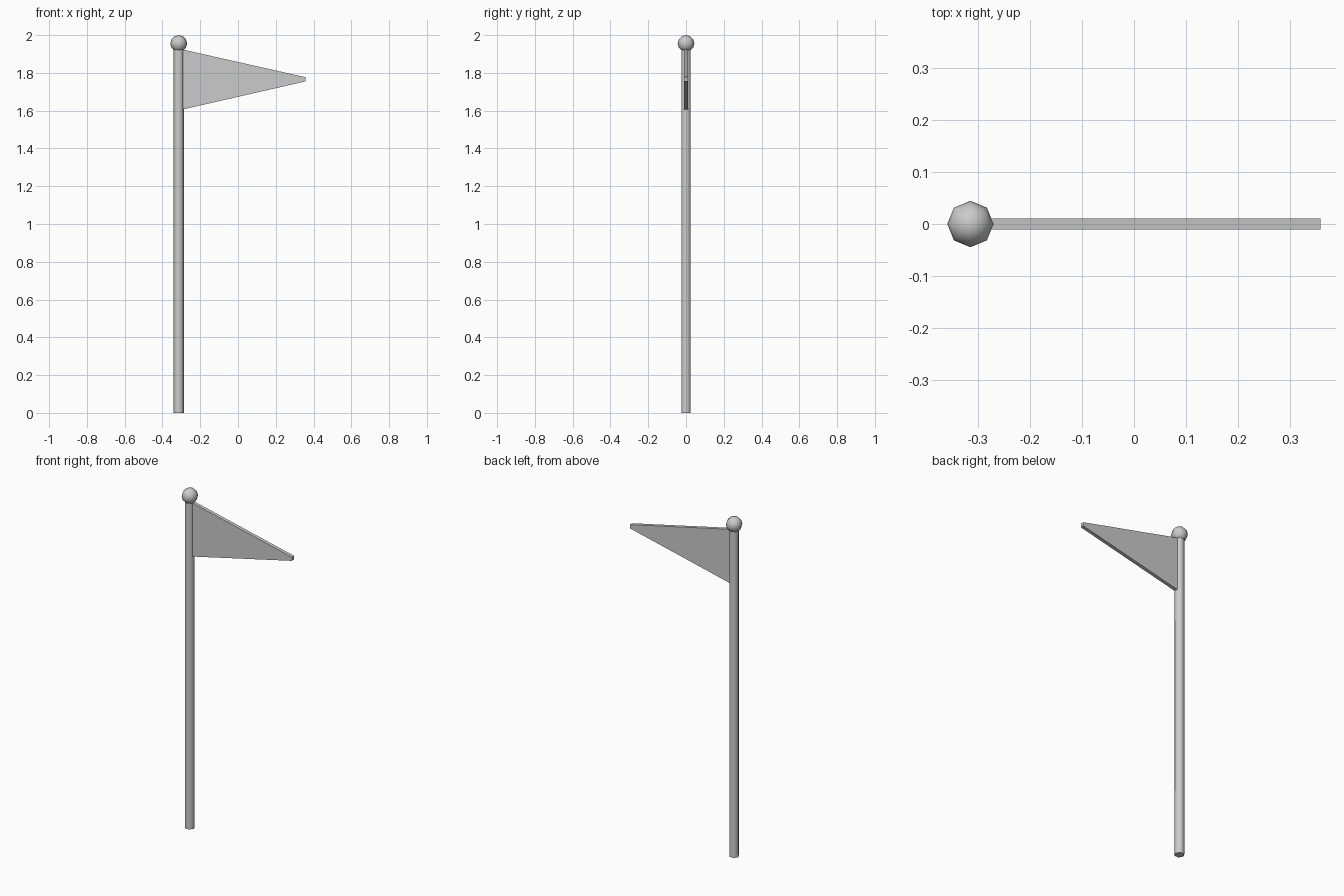
import bpy, bmesh
from math import radians

if "Cube" in bpy.data.objects:
    bpy.data.objects.remove(bpy.data.objects["Cube"])

POLE_X = -0.314

def smooth(obj, angle):
    bpy.ops.object.select_all(action='DESELECT')
    obj.select_set(True)
    bpy.context.view_layer.objects.active = obj
    bpy.ops.object.shade_smooth_by_angle(angle=radians(angle))

# Pole: six-sided, corners pointing along x
bpy.ops.mesh.primitive_cylinder_add(vertices=6, radius=0.028, depth=1.93,
                                    location=(POLE_X, 0, 0.965),
                                    rotation=(0, 0, radians(30)))
pole = bpy.context.object
pole.name = "pole"
smooth(pole, 61)

# Ball finial
bpy.ops.mesh.primitive_uv_sphere_add(segments=8, ring_count=6, radius=0.0445,
                                     location=(POLE_X, 0, 1.9555))
ball = bpy.context.object
ball.name = "ball_finial"
smooth(ball, 61)

# Pennant: tapered profile given thickness along y
profile = [(-0.29, 1.607), (0.358, 1.755), (0.358, 1.777), (-0.29, 1.923)]
bm = bmesh.new()
face = bm.faces.new([bm.verts.new((x, -0.0105, z)) for x, z in profile])
side = bmesh.ops.extrude_face_region(bm, geom=[face])
bmesh.ops.translate(bm, vec=(0, 0.021, 0),
                    verts=[v for v in side["geom"] if isinstance(v, bmesh.types.BMVert)])
bmesh.ops.recalc_face_normals(bm, faces=bm.faces)
mesh = bpy.data.meshes.new("pennant")
bm.to_mesh(mesh)
bm.free()
bpy.context.collection.objects.link(bpy.data.objects.new("pennant", mesh))
